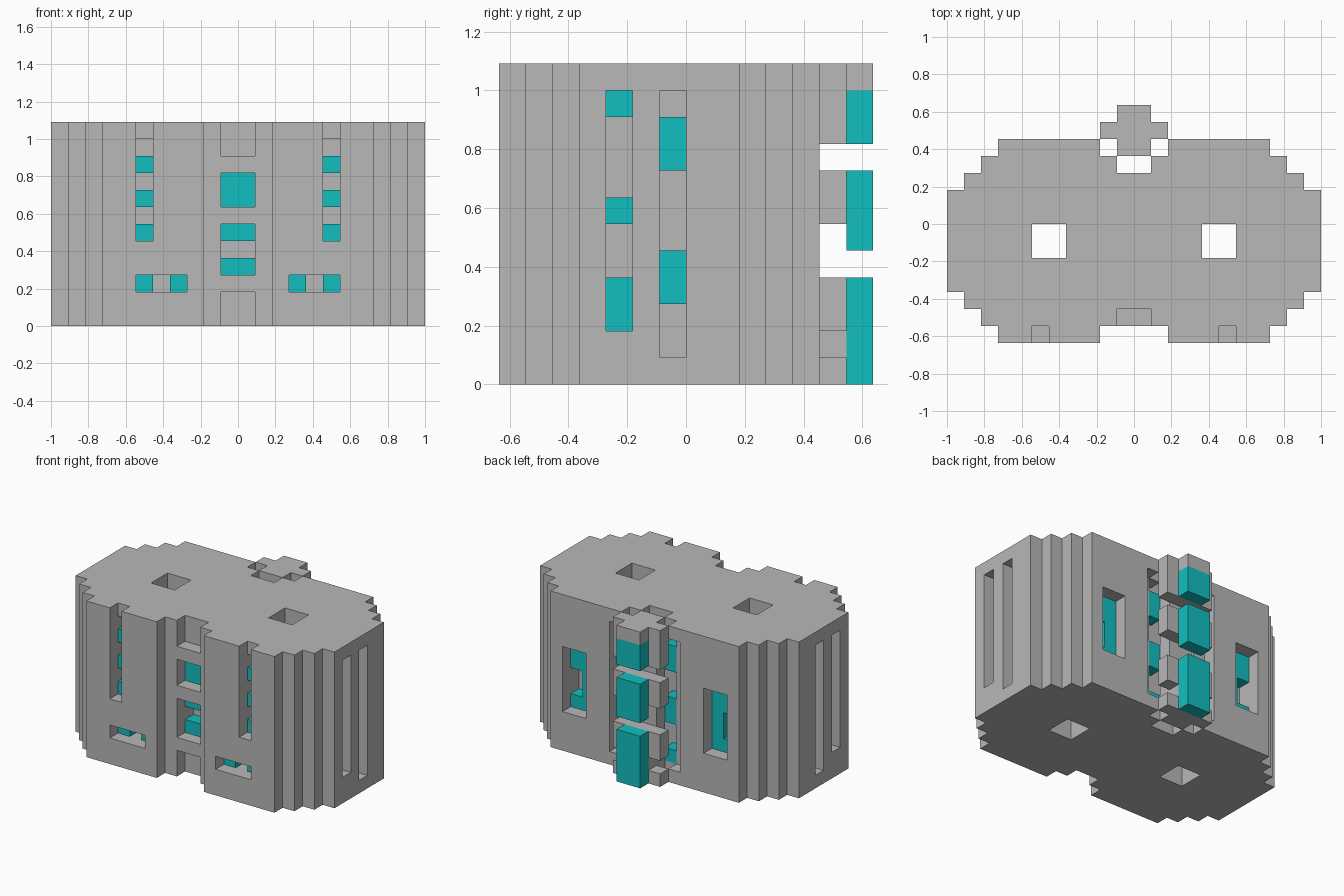
import bpy
import bmesh

if "Cube" in bpy.data.objects:
    bpy.data.objects.remove(bpy.data.objects["Cube"], do_unlink=True)

UNIT = 1 / 11  # edge of one block
TOP = 12       # height in blocks


def material(name, colour):
    mat = bpy.data.materials.new(name)
    mat.use_nodes = True
    mat.diffuse_color = colour
    mat.node_tree.nodes["Principled BSDF"].inputs["Base Color"].default_value = colour
    return mat


grey = material("hull grey", (0.48, 0.48, 0.48, 1))
cyan = material("glowing cyan", (0.006, 0.52, 0.53, 1))

hull, glow, spine, spine_glow = set(), set(), set(), set()


def box(x, y, z):
    """Block cells in the half-open ranges, mirrored across x."""
    cells = {(i, j, k) for i in range(*x) for j in range(*y) for k in range(*z)}
    return cells | {(-1 - i, j, k) for i, j, k in cells}


def pocket(x, y, z):
    hull.difference_update(box(x, y, z))
    glow.difference_update(box(x, y, z))


def lit(x, y, z):
    cells = box(x, y, z)
    hull.difference_update(cells)
    glow.update(cells)


# Stepped hull
for y0, y1, half in ((-7, -6, 8), (-6, -5, 9), (-5, -4, 10), (-4, 2, 11),
                     (2, 3, 10), (3, 4, 9), (4, 5, 8)):
    hull |= box((0, half), (y0, y1), (0, TOP))

# Front channel, rear bay and vertical shafts
pocket((0, 2), (-7, -6), (0, TOP))
pocket((0, 2), (4, 5), (0, TOP))
pocket((0, 1), (3, 4), (0, TOP))
pocket((4, 6), (-2, 0), (0, TOP))

# Central front windows
for z in ((0, 2), (3, 6), (7, 9), (10, TOP)):
    pocket((0, 1), (-6, -5), z)
for z in ((3, 4), (5, 6), (7, 9)):
    lit((0, 1), (-5, -4), z)
pocket((0, 1), (-5, -4), (4, 5))

# Tall front slots with alternating lights and recesses
pocket((5, 6), (-7, -6), (5, TOP))
for z in (5, 7, 9):
    lit((5, 6), (-6, -5), (z, z + 1))
    pocket((5, 6), (-6, -5), (z + 1, z + 2))

# Low front slots
pocket((3, 6), (-7, -6), (2, 3))
for x in (3, 5):
    lit((x, x + 1), (-6, -5), (2, 3))
pocket((4, 5), (-6, -5), (2, 3))

# Side slots: lights one block deep, gaps two deep
for y, bottom, lights in ((-3, 2, ((2, 4), (6, 7), (10, 11))),
                          (-1, 1, ((3, 5), (8, 10)))):
    pocket((9, 11), (y, y + 1), (bottom, 11))
    for z in lights:
        lit((9, 10), (y, y + 1), z)

# Rear windows
pocket((5, 7), (4, 5), (3, 8))
lit((5, 7), (3, 4), (3, 8))
pocket((6, 7), (3, 4), (4, 6))

# Slots beside the rear bay
pocket((2, 3), (4, 5), (1, 11))
pocket((1, 2), (3, 4), (1, 11))
for z in ((1, 2), (4, 6), (8, 10)):
    lit((1, 2), (3, 4), z)

# Rear spine with side arms, cap and lights
spine |= box((0, 1), (4, 5), (0, TOP))
for z in ((0, 4), (6, 8), (9, TOP)):
    spine |= box((0, 1), (5, 6), z)
for z in ((0, 1), (2, 4), (6, 8), (9, TOP)):
    spine |= box((1, 2), (5, 6), z)
spine |= box((0, 1), (6, 7), (11, TOP))
for z in ((0, 4), (5, 8), (9, 11)):
    spine_glow |= box((0, 1), (6, 7), z)

solid = hull | glow | spine | spine_glow


def build(name, cells, mat):
    """Skin the exposed sides of the cells and merge flat areas."""
    bm = bmesh.new()
    corners = {}

    def vert(p):
        if p not in corners:
            corners[p] = bm.verts.new([c * UNIT for c in p])
        return corners[p]

    for cell in sorted(cells):
        for axis in range(3):
            u, v = (axis + 1) % 3, (axis + 2) % 3
            for side in (0, 1):
                beyond = list(cell)
                beyond[axis] += 2 * side - 1
                if tuple(beyond) in solid:
                    continue
                loop = []
                for du, dv in ((0, 0), (1, 0), (1, 1), (0, 1)):
                    p = list(cell)
                    p[axis] += side
                    p[u] += du
                    p[v] += dv
                    loop.append(vert(tuple(p)))
                bm.faces.new(loop if side else loop[::-1])
    bmesh.ops.dissolve_limit(bm, angle_limit=0.01, verts=bm.verts[:], edges=bm.edges[:])
    mesh = bpy.data.meshes.new(name)
    bm.to_mesh(mesh)
    bm.free()
    mesh.materials.append(mat)
    bpy.context.collection.objects.link(bpy.data.objects.new(name, mesh))


build("hull", hull, grey)
build("hull_lights", glow, cyan)
build("rear_spine", spine, grey)
build("rear_spine_lights", spine_glow, cyan)
